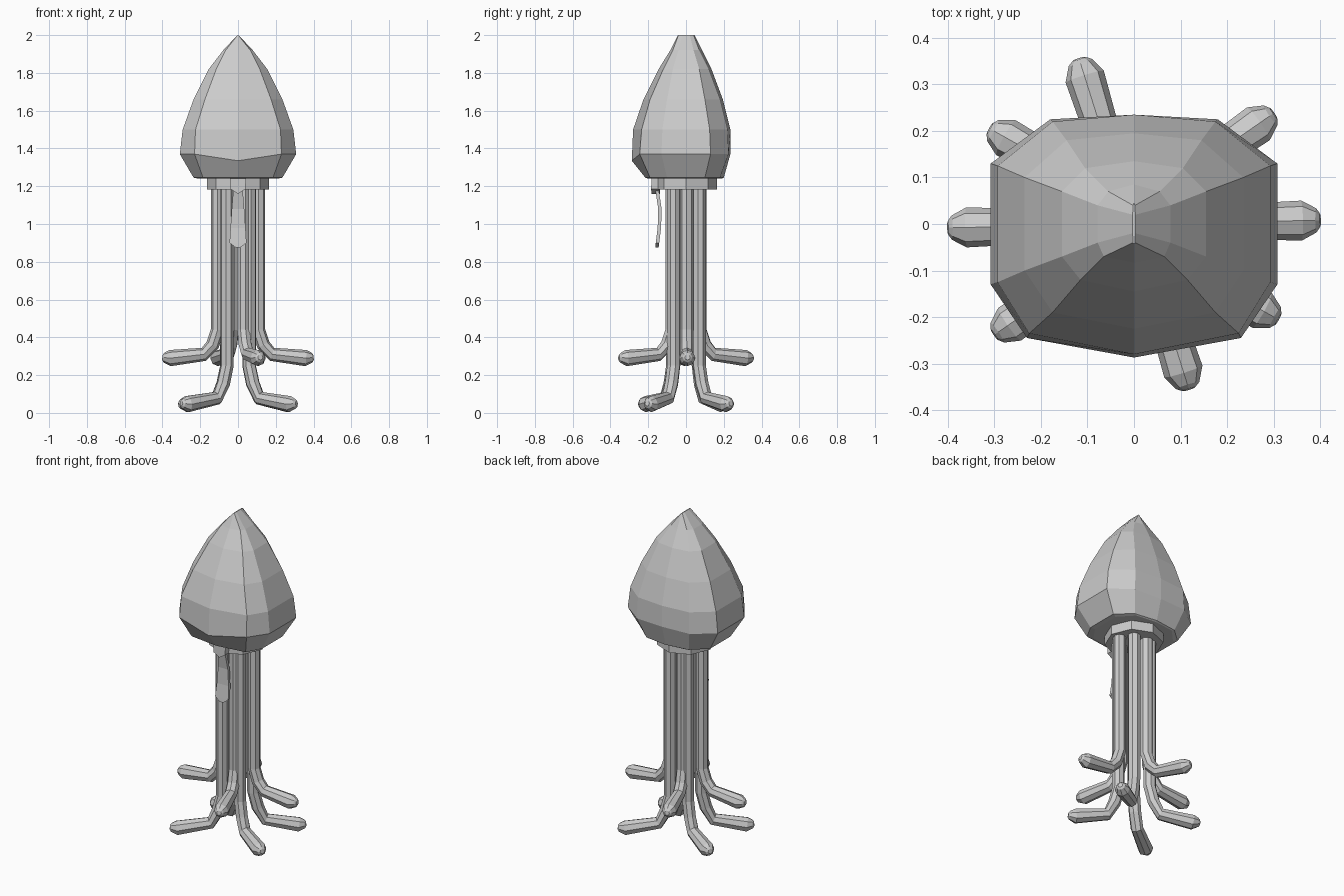
import bpy
from mathutils import Vector

if "Cube" in bpy.data.objects:
    bpy.data.objects.remove(bpy.data.objects["Cube"])


def make(name, verts, faces):
    me = bpy.data.meshes.new(name)
    me.from_pydata([tuple(v) for v in verts], [], faces)
    me.validate()
    ob = bpy.data.objects.new(name, me)
    bpy.context.collection.objects.link(ob)
    return ob


def loft(name, rings):
    # skins equal-length rings and caps both ends
    n = len(rings[0])
    verts = [p for r in rings for p in r]
    faces = [list(range(n))[::-1]]
    for i in range(len(rings) - 1):
        for j in range(n):
            k = (j + 1) % n
            faces.append([i * n + j, i * n + k, (i + 1) * n + k, (i + 1) * n + j])
    faces.append([(len(rings) - 1) * n + j for j in range(n)])
    return make(name, verts, faces)


# head: right half of each ring (front centre, front corner, side front,
# side back, back corner, back centre), mirrored to the left
def head_ring(z, xf, xs, xb, yf, yfc, ys, ybc, yb, dz=0.0):
    half = [(xf, yfc, z), (xs, -ys, z), (xs, ys, z), (xb, ybc, z)]
    return ([(0, yf, z - dz)] + half + [(0, yb, z)]
            + [(-x, y, w) for x, y, w in reversed(half)])


head_rings = [
    head_ring(1.24, .15, .21, .13, -.20, -.175, .09, .175, .19),
    head_ring(1.245, .185, .235, .145, -.215, -.19, .10, .18, .20),
    head_ring(1.37, .23, .308, .18, -.287, -.245, .13, .225, .235, .035),
    head_ring(1.50, .225, .293, .175, -.28, -.235, .125, .22, .235),
    head_ring(1.66, .175, .235, .145, -.225, -.19, .10, .18, .195),
    head_ring(1.82, .115, .155, .105, -.145, -.12, .07, .12, .135),
    head_ring(1.92, .065, .078, .055, -.083, -.07, .04, .07, .085),
    head_ring(2.0, .002, .003, .002, -.042, -.04, .02, .04, .045),
]
loft("head", head_rings)

# collar under the head
bpy.ops.mesh.primitive_cylinder_add(vertices=8, radius=.165, depth=.06, location=(0, 0, 1.213))
bpy.context.object.name = "collar"


# tentacles: straight shaft, curved knee, foot with tapered tip
def tentacle(name, base, tip, low):
    b, t = Vector((*base, 0)), Vector((*tip, 0))
    d = (t - b).normalized()
    side = Vector((0, 0, 1)).cross(d)
    length = (t - b).length
    if low:
        steps = [(0, 1.22), (0, .25), (.08, .155), (.22, .078)]
        end = .046
    else:
        steps = [(0, 1.22), (0, .44), (.09, .36), (.25, .31)]
        end = .29
    path = [(f * length, z, .036) for f, z in steps]
    path += [(length - .04, end, .043), (length - .008, end + .003, .026), (length, end + .004, .014)]
    rings = []
    for i, (s, z, r) in enumerate(path):
        a, c = path[max(i - 1, 0)], path[min(i + 1, len(path) - 1)]
        tan = (d * (c[0] - a[0]) + Vector((0, 0, c[1] - a[1]))).normalized()
        up = tan.cross(side)
        q = .70711
        oct_ring = [(1, 0), (q, q), (0, 1), (-q, q), (-1, 0), (-q, -q), (0, -1), (q, -q)]
        centre = b + d * s + Vector((0, 0, z))
        rings.append([centre + side * (u * r) + up * (v * r) for u, v in oct_ring])
    loft(name, rings)


pairs = [((.108, .003), (.40, .008), False), ((.03, -.075), (.118, -.355), False),
         ((.06, -.065), (.31, -.205), True), ((.058, .07), (.30, .238), True)]
for i, (base, tip, low) in enumerate(pairs):
    tentacle(f"tentacle_{i}_a", base, tip, low)
    tentacle(f"tentacle_{i}_b", [-v for v in base], [-v for v in tip], low)


# tie: knot and hanging blade
def slab(name, outline, thick):
    # outline of (x, y, z) points on the front, extruded backward
    n = len(outline)
    back = [(x, y + thick, z) for x, y, z in outline]
    return loft(name, [outline, back])


slab("tie_knot", [(-.042, -.182, 1.24), (-.04, -.185, 1.185), (0, -.182, 1.16),
                  (.04, -.185, 1.185), (.042, -.182, 1.24)], .045)
blade = [(.025, -.162, 1.18), (.033, -.147, 1.08), (.04, -.150, .98), (.045, -.160, .90), (.012, -.163, .875)]
loft("tie_blade", [[(-w, y, z), (w, y, z), (w, y + .018, z), (-w, y + .018, z)] for w, y, z in blade])

# consistent outward normals
import bmesh
for ob in bpy.context.collection.objects:
    bm = bmesh.new()
    bm.from_mesh(ob.data)
    bmesh.ops.recalc_face_normals(bm, faces=bm.faces)
    bm.to_mesh(ob.data)
    bm.free()
